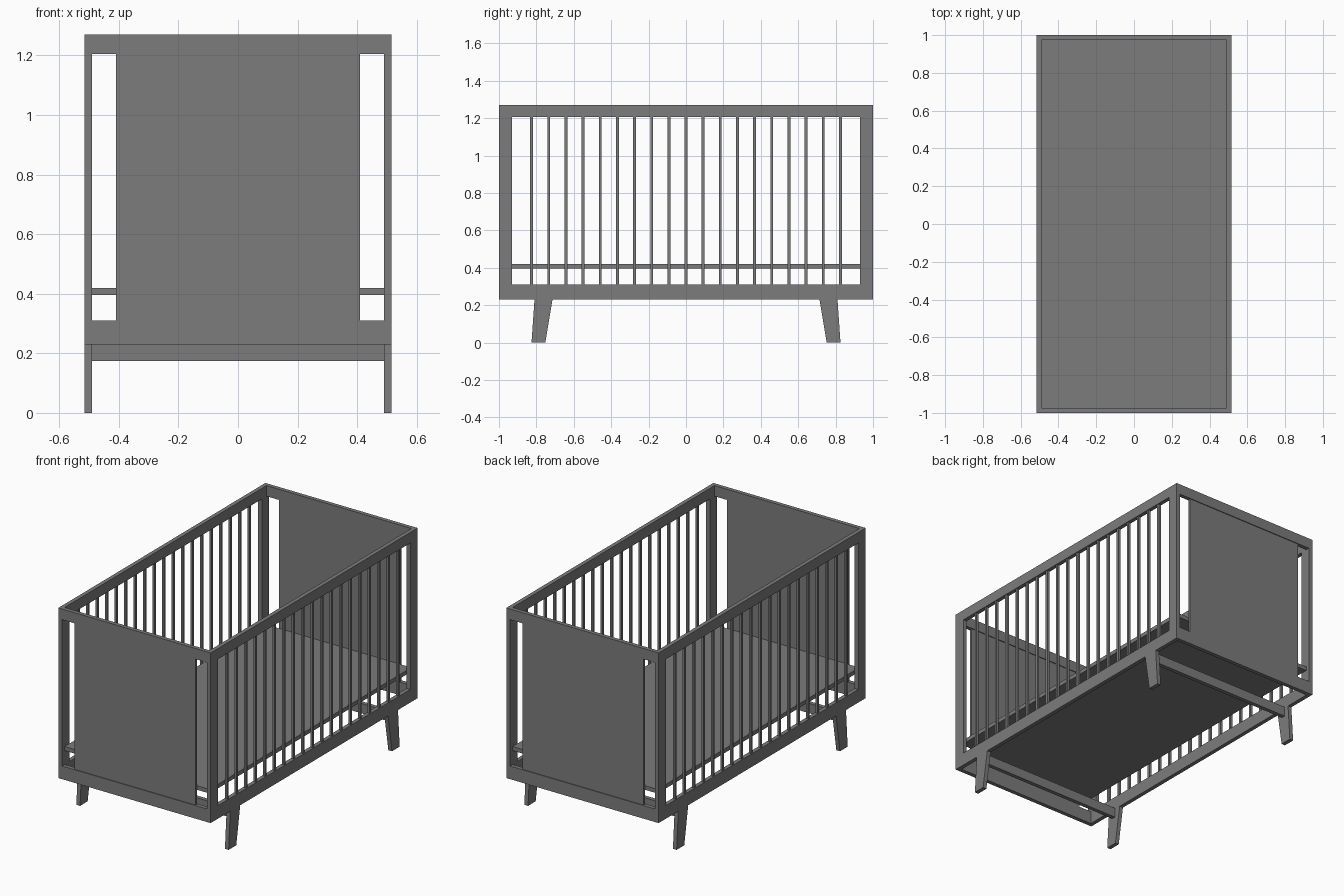
import bpy
import bmesh

cube = bpy.data.objects.get("Cube")
if cube:
    bpy.data.objects.remove(cube, do_unlink=True)

# Single painted finish
paint = bpy.data.materials.new("grey_paint")
paint.use_nodes = True
GREY = (0.2, 0.2, 0.2, 1)
paint.diffuse_color = GREY
paint.node_tree.nodes["Principled BSDF"].inputs["Base Color"].default_value = GREY

X_IN, X_OUT = 0.49, 0.515        # side frame thickness
Y_IN, Y_OUT = 0.975, 1.0         # end frame thickness
BASE, SILL, HEAD, TOP = 0.23, 0.31, 1.205, 1.27


def prism(name, x0, x1, outline):
    """Extrude a (y, z) outline from x0 to x1."""
    bm = bmesh.new()
    face = bm.faces.new([bm.verts.new((x0, y, z)) for y, z in outline])
    out = bmesh.ops.extrude_face_region(bm, geom=[face])
    verts = [g for g in out["geom"] if isinstance(g, bmesh.types.BMVert)]
    bmesh.ops.translate(bm, verts=verts, vec=(x1 - x0, 0, 0))
    bmesh.ops.recalc_face_normals(bm, faces=bm.faces)
    mesh = bpy.data.meshes.new(name)
    bm.to_mesh(mesh)
    bm.free()
    mesh.materials.append(paint)
    obj = bpy.data.objects.new(name, mesh)
    bpy.context.collection.objects.link(obj)
    return obj


def box(name, x, y, z):
    (y0, y1), (z0, z1) = sorted(y), z
    return prism(name, *sorted(x), [(y0, z0), (y1, z0), (y1, z1), (y0, z1)])


# Side frames: rails, posts, slats and splayed legs
for side, sx in (("left", 1), ("right", -1)):
    span = (sx * X_IN, sx * X_OUT)
    box(f"{side}_top_rail", span, (-Y_OUT, Y_OUT), (HEAD, TOP))
    box(f"{side}_bottom_rail", span, (-Y_OUT, Y_OUT), (BASE, SILL))
    for i in range(19):
        y = (i - 9) * 0.0917
        mid = sx * (X_IN + X_OUT) / 2
        box(f"{side}_slat_{i + 1}", (mid - 0.0075, mid + 0.0075),
            (y - 0.0075, y + 0.0075), (SILL, HEAD))
    for end, sy in (("front", -1), ("back", 1)):
        box(f"{end}_{side}_post", span, (sy * 0.93, sy * Y_OUT), (SILL, HEAD))
        leg = [(0.752, 0), (0.826, 0), (0.81, BASE), (0.714, BASE)]
        prism(f"{end}_{side}_leg", *sorted(span), [(sy * y, z) for y, z in leg])

# End frames: rails, solid panel and the brace joining the legs
for end, sy in (("front", -1), ("back", 1)):
    depth = (sy * Y_IN, sy * Y_OUT)
    box(f"{end}_top_rail", (-X_IN, X_IN), depth, (HEAD, TOP))
    box(f"{end}_bottom_rail", (-X_IN, X_IN), depth, (BASE, SILL))
    box(f"{end}_panel", (-0.41, 0.41), (sy * 0.98, sy * 0.995), (SILL, HEAD))
    box(f"{end}_leg_brace", (-X_IN, X_IN), (sy * 0.755, sy * 0.78), (0.175, 0.235))

# Mattress base
box("mattress_board", (-X_IN, X_IN), (-Y_IN, Y_IN), (0.395, 0.42))
